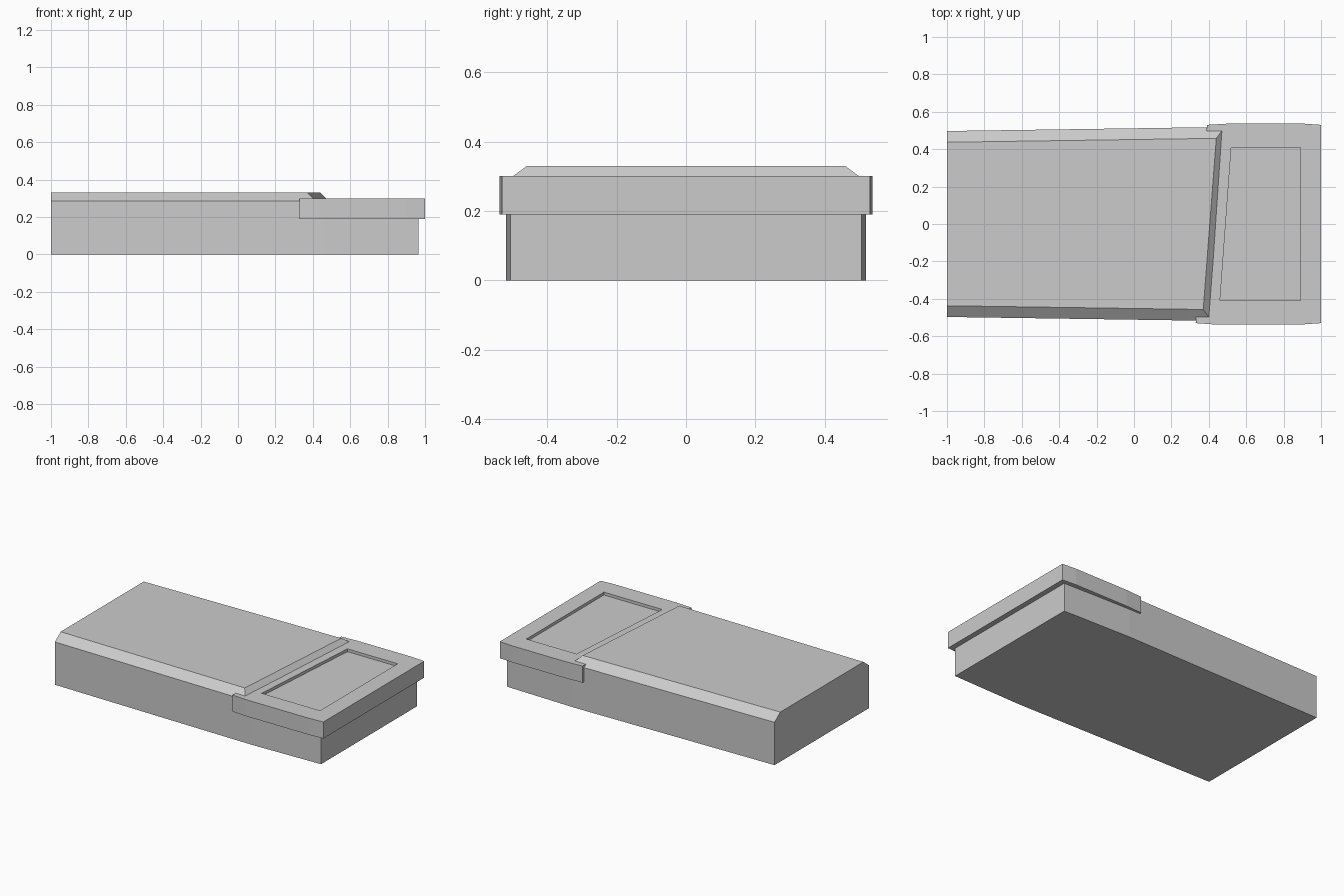
import bpy
import bmesh

cube = bpy.data.objects.get("Cube")
if cube:
    bpy.data.objects.remove(cube, do_unlink=True)

GREY = (0.6, 0.6, 0.6, 1.0)
grey = bpy.data.materials.new("light_grey")
grey.use_nodes = True
grey.diffuse_color = GREY
grey.node_tree.nodes["Principled BSDF"].inputs["Base Color"].default_value = GREY


def loft(name, rings):
    """Closed solid through stacked (z, outline) rings of equal point count."""
    bm = bmesh.new()
    loops = [[bm.verts.new((x, y, z)) for x, y in outline] for z, outline in rings]
    for low, high in zip(loops, loops[1:]):
        for i in range(len(low)):
            j = (i + 1) % len(low)
            bm.faces.new((low[i], low[j], high[j], high[i]))
    bm.faces.new(loops[0][::-1])
    bm.faces.new(loops[-1])
    bmesh.ops.recalc_face_normals(bm, faces=bm.faces)
    mesh = bpy.data.meshes.new(name)
    bm.to_mesh(mesh)
    bm.free()
    mesh.materials.append(grey)
    obj = bpy.data.objects.new(name, mesh)
    bpy.context.collection.objects.link(obj)
    return obj


def outline(front_x, back_x, half_widths):
    """Counter-clockwise outline: front edge left to right, then back edge."""
    front = [(x, -w) for x, w in zip(front_x, half_widths)]
    back = [(x, w) for x, w in zip(back_x, half_widths)]
    return front + back[::-1]


# Body: long block whose raised deck has sloped sides and a slanted end
plan_x = (-1, 0.3, 0.47, 0.965)
base = outline(plan_x, plan_x, (0.497, 0.516, 0.518, 0.505))
deck = outline((-1, 0.3, 0.35, 0.415), (-1, 0.3, 0.38, 0.485),
               (0.497, 0.516, 0.517, 0.518))
deck_top = outline((-1, 0.3, 0.35, 0.37), (-1, 0.3, 0.38, 0.44),
                   (0.437, 0.456, 0.457, 0.458))
loft("body", [(0, base), (0.19, base), (0.2, deck), (0.285, deck), (0.33, deck_top)])

# End cap: overhanging slab with a slanted inner edge
cap_plan = outline((0.33, 0.43, 0.9, 1), (0.39, 0.51, 0.9, 1),
                   (0.53, 0.537, 0.537, 0.53))
cap = loft("end_cap", [(0.19, cap_plan), (0.3, cap_plan)])

# Shallow recessed panel in the cap
panel_plan = outline((0.46, 0.89), (0.52, 0.89), (0.408, 0.408))
cutter = loft("panel_cutter", [(0.281, panel_plan), (0.4, panel_plan)])
cutter.hide_render = True
cut = cap.modifiers.new("panel_recess", 'BOOLEAN')
cut.operation = 'DIFFERENCE'
cut.solver = 'EXACT'
cut.object = cutter
bpy.context.view_layer.objects.active = cap
bpy.ops.object.modifier_apply(modifier=cut.name)
bpy.data.objects.remove(cutter, do_unlink=True)
